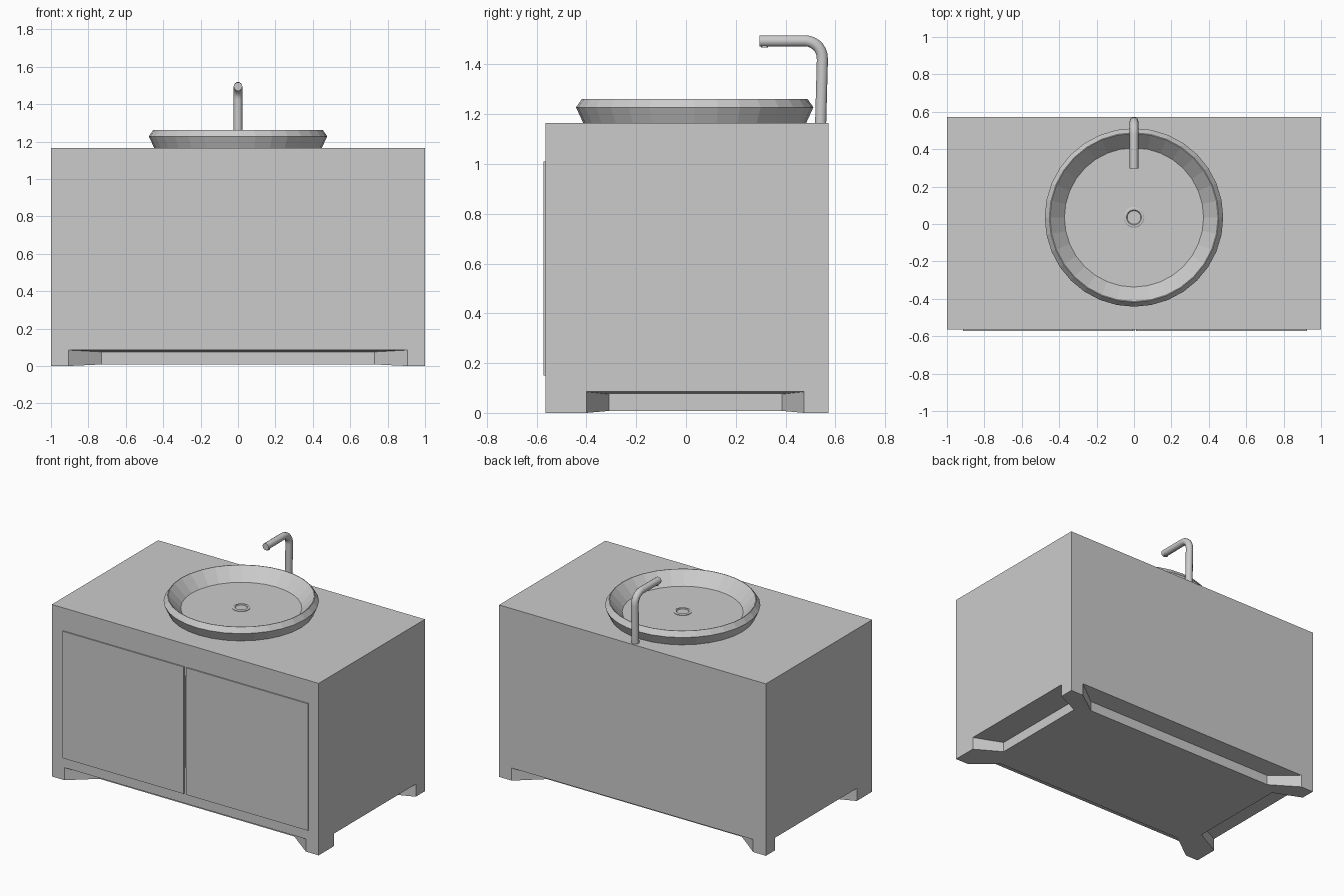
import bpy, bmesh, math

if "Cube" in bpy.data.objects:
    bpy.data.objects.remove(bpy.data.objects["Cube"])

grey = bpy.data.materials.new("light_grey")
grey.diffuse_color = (0.6, 0.6, 0.6, 1)
grey.use_nodes = True
grey.node_tree.nodes["Principled BSDF"].inputs["Base Color"].default_value = grey.diffuse_color


def finish(name, bm):
    bmesh.ops.remove_doubles(bm, verts=bm.verts, dist=1e-5)
    bmesh.ops.recalc_face_normals(bm, faces=bm.faces)
    me = bpy.data.meshes.new(name)
    bm.to_mesh(me)
    bm.free()
    me.materials.append(grey)
    ob = bpy.data.objects.new(name, me)
    bpy.context.collection.objects.link(ob)
    return ob


def box(name, lo, hi):
    bm = bmesh.new()
    bmesh.ops.create_cube(bm, size=1)
    for v in bm.verts:
        v.co = [l + (c + 0.5) * (h - l) for c, l, h in zip(v.co, lo, hi)]
    return finish(name, bm)


def lathe(name, profile, y, sides):
    """Spin (radius, z) points about a vertical axis; radius 0 closes the end."""
    bm = bmesh.new()
    rows = []
    for r, z in profile:
        rows.append([bm.verts.new((r * math.cos(a), y + r * math.sin(a), z))
                     for a in (2 * math.pi * i / sides for i in range(sides))])
    for a, b in zip(rows, rows[1:]):
        for i in range(sides):
            j = (i + 1) % sides
            bm.faces.new((a[i], a[j], b[j], b[i]))
    bm.faces.new(rows[0])
    bm.faces.new(rows[-1])
    return finish(name, bm)


# Cabinet: box with four splayed feet, side cut-outs and a plinth, one shell
TOP, CEIL_OUT, CEIL_IN, PLINTH = 1.165, 0.085, 0.075, 0.008
F, B = -0.565, 0.573
# per corner, counter-clockwise: incoming edge point, corner, outgoing edge
# point, inner point beside outgoing edge, inner point beside incoming edge
feet = [
    [(-1, -0.40), (-1, F), (-0.905, F), (-0.73, -0.44), (-0.82, -0.31)],
    [(0.905, F), (1, F), (1, -0.40), (0.82, -0.31), (0.73, -0.44)],
    [(1, 0.475), (1, B), (0.905, B), (0.73, 0.445), (0.82, 0.385)],
    [(-0.905, B), (-1, B), (-1, 0.475), (-0.82, 0.385), (-0.73, 0.445)],
]
bm = bmesh.new()


def face(*pts):
    bm.faces.new([bm.verts.new((p[0], p[1], z)) for p, z in pts])


plinth = []
for k in range(4):
    e0, c, e1, i1, i0 = feet[k]
    n0, nc, _, _, ni = feet[(k + 1) % 4]
    face((c, 0), (e1, 0), (e1, CEIL_OUT), (n0, CEIL_OUT), (n0, 0), (nc, 0),
         (nc, TOP), (c, TOP))                                          # wall
    face((e1, CEIL_OUT), (i1, CEIL_IN), (ni, CEIL_IN), (n0, CEIL_OUT))  # ceiling
    face((i1, PLINTH), (ni, PLINTH), (ni, CEIL_IN), (i1, CEIL_IN))      # plinth
    for e, i in ((e1, i1), (n0, ni)):                                  # foot sides
        face((e, 0), (e, CEIL_OUT), (i, CEIL_IN), (i, PLINTH))
    face((e0, 0), (c, 0), (e1, 0))                                     # foot sole
    face((e0, 0), (e1, 0), (i1, PLINTH), (i0, PLINTH))
    plinth += [(i0, PLINTH), (i1, PLINTH)]
face(*plinth)
face(*[(f[1], TOP) for f in feet])
finish("cabinet", bm)

# Doors and the slim grip in the gap between them
box("left_door", (-0.915, -0.573, 0.15), (-0.006, F, 1.01))
box("right_door", (0.010, -0.573, 0.15), (0.925, F, 1.01))
box("door_grip", (-0.002, -0.571, 0.33), (0.006, F, 0.95))

# Basin
lathe("basin", [(0.448, TOP), (0.477, 1.228), (0.453, 1.262),
                (0.449, 1.262), (0.372, 1.18)], 0.035, 32)
lathe("drain_ring", [(0.055, 1.178), (0.055, 1.184), (0.050, 1.187),
                     (0.040, 1.187), (0.036, 1.182)], 0.035, 32)

# Tap: round tube swept along a bent path
path = [(0.541, TOP - 0.002), (0.548, 1.42)]
for i in range(1, 8):
    a = math.pi / 2 * i / 7
    path.append((0.478 + 0.07 * math.cos(a), 1.425 + 0.07 * math.sin(a)))
path.append((0.296, 1.494))
cu = bpy.data.curves.new("tap", 'CURVE')
cu.dimensions = '3D'
cu.bevel_depth = 0.0235
cu.bevel_resolution = 3
cu.use_fill_caps = True
sp = cu.splines.new('POLY')
sp.points.add(len(path) - 1)
for p, (y, z) in zip(sp.points, path):
    p.co = (0, y, z, 1)
cu.materials.append(grey)
tap = bpy.data.objects.new("tap", cu)
bpy.context.collection.objects.link(tap)
bpy.context.view_layer.objects.active = tap
tap.select_set(True)
bpy.ops.object.convert(target='MESH')
bpy.ops.object.shade_smooth_by_angle(angle=math.radians(40))

# Water outlet under the spout
lathe("tap_outlet", [(0.014, 1.48), (0.014, 1.469)], 0.316, 16)
